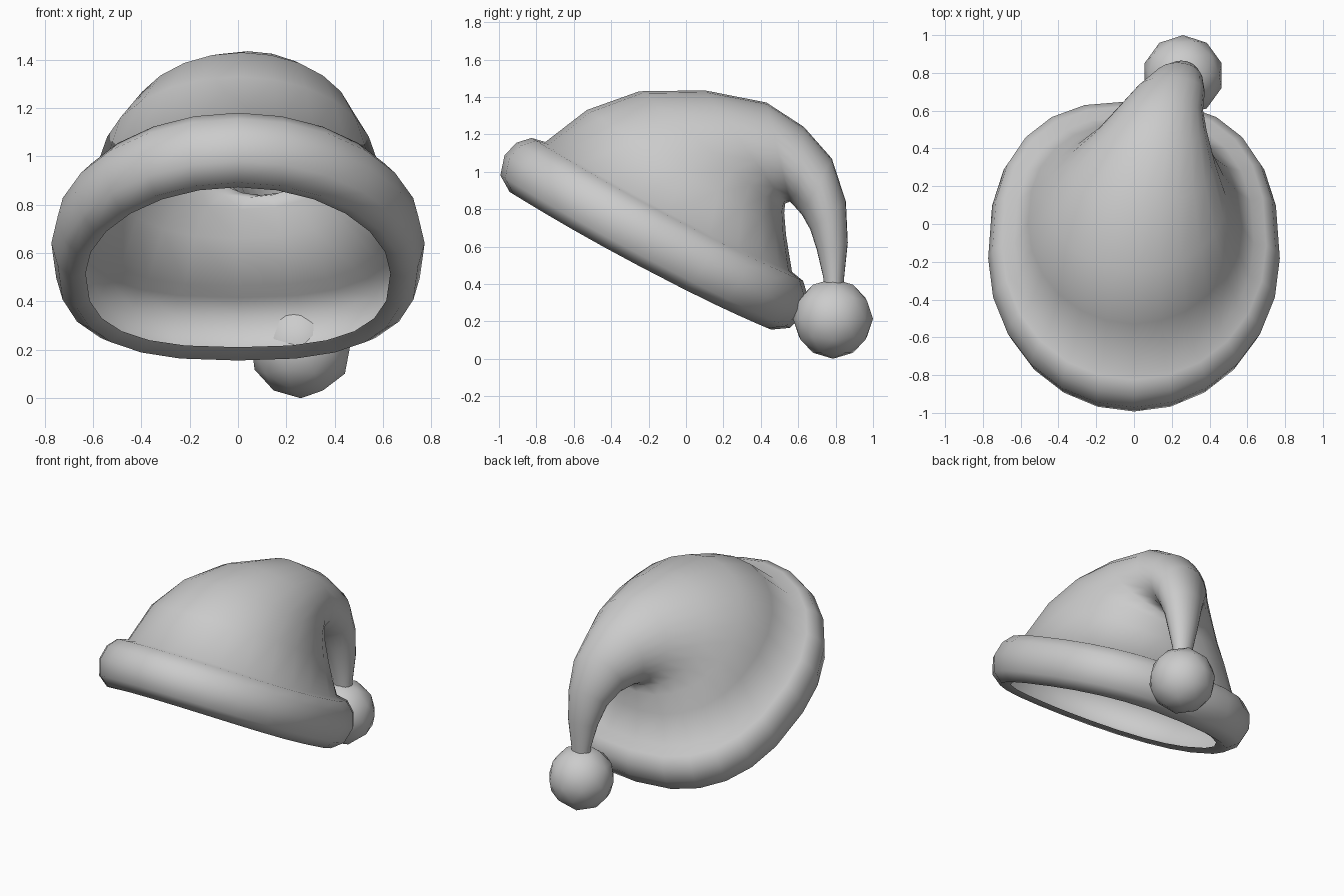
import bpy, bmesh, math
from mathutils import Vector

SIDES = 24
UP = Vector((0, 0.466, 0.885))       # axis of the tilted brim
ALONG = Vector((0, 0.885, -0.466))   # front to back in the brim plane

cube = bpy.data.objects.get("Cube")
if cube:
    bpy.data.objects.remove(cube)

# One plain grey for the whole hat
grey = bpy.data.materials.new("plain_grey")
grey.use_nodes = True
colour = (0.6, 0.6, 0.6, 1)
grey.diffuse_color = colour
grey.node_tree.nodes["Principled BSDF"].inputs["Base Color"].default_value = colour


def add_object(name, bm):
    bmesh.ops.recalc_face_normals(bm, faces=bm.faces)
    for face in bm.faces:
        face.smooth = True
    mesh = bpy.data.meshes.new(name)
    bm.to_mesh(mesh)
    bm.free()
    mesh.materials.append(grey)
    obj = bpy.data.objects.new(name, mesh)
    bpy.context.collection.objects.link(obj)
    return obj


def section(outer, inner, cx, half_width, power=1.0):
    """Oval between two side-profile points (y, z); power < 1 squares its back."""
    a, b = Vector((cx, *outer)), Vector((cx, *inner))
    return (a + b) / 2, (a - b) / 2, half_width, power, 0.0


def brim_section(radius, height, half_width):
    """Oval ring in the tilted brim plane, sagging a little at the sides."""
    return UP * height - ALONG * 0.46, -ALONG * radius, half_width, 0.78, 0.028


def signed_power(value, power):
    return math.copysign(abs(value) ** power, value)


def loft(name, sections):
    """Open skin through the given sections."""
    bm = bmesh.new()
    rings = []
    for centre, axis, width, power, sag in sections:
        ring = []
        for i in range(SIDES):
            t = 2 * math.pi * i / SIDES
            c, s = math.cos(t), math.sin(t)
            p = power if c < 0 else 1.0
            side = Vector((width * signed_power(s, p), 0, 0))
            ring.append(bm.verts.new(
                centre + axis * signed_power(c, p) + side - UP * sag * s * s))
        rings.append(ring)
    for low, high in zip(rings, rings[1:]):
        for i in range(SIDES):
            j = (i + 1) % SIDES
            bm.faces.new((low[i], low[j], high[j], high[i]))
    return add_object(name, bm)


# Rolled brim, from the opening round to the notch below the crown
brim = [brim_section(*s) for s in (
    (0.71, 0.37, 0.63), (0.79, 0.35, 0.685), (0.875, 0.405, 0.745),
    (0.905, 0.51, 0.772), (0.88, 0.60, 0.75), (0.82, 0.66, 0.70),
    (0.745, 0.675, 0.635))]

# Crown, folding over backwards into the hanging tail
crown = [section(*s) for s in (
    ((-0.53, 1.33), (0.535, 0.66), 0.0, 0.56, 0.85),
    ((-0.25, 1.43), (0.525, 0.78), 0.015, 0.475, 0.9),
    ((0.10, 1.435), (0.53, 0.83), 0.04, 0.39),
    ((0.43, 1.37), (0.555, 0.84), 0.095, 0.29),
    ((0.63, 1.24), (0.58, 0.815), 0.135, 0.23))]

# Tail, ending inside the ball
tail = [section(*s) for s in (
    ((0.78, 1.07), (0.62, 0.77), 0.19, 0.185),
    ((0.855, 0.84), (0.665, 0.69), 0.23, 0.135),
    ((0.865, 0.62), (0.70, 0.58), 0.25, 0.10),
    ((0.845, 0.43), (0.735, 0.43), 0.26, 0.065),
    ((0.84, 0.35), (0.74, 0.35), 0.26, 0.065))]

loft("hat_body", brim + crown + tail)

# Ball at the end of the tail
ball = bmesh.new()
bmesh.ops.create_icosphere(ball, subdivisions=2, radius=0.214)
pompom = add_object("pompom", ball)
pompom.location = (0.26, 0.786, 0.214)
